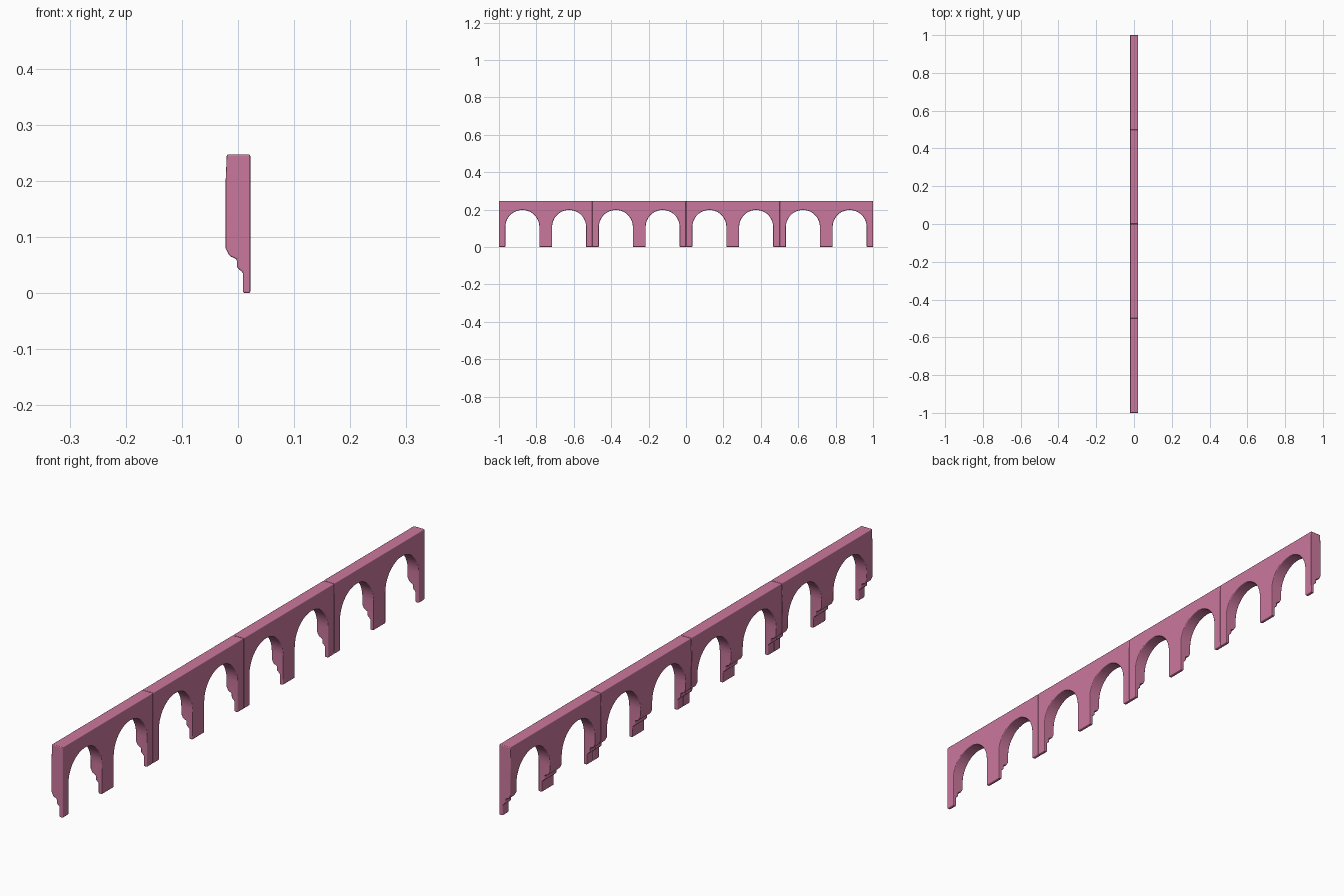
import bpy, bmesh, math
from mathutils import Vector

cube = bpy.data.objects.get("Cube")
if cube:
    bpy.data.objects.remove(cube, do_unlink=True)

BAY = 0.5          # length of one arcade section
RADIUS = 0.091     # arch radius
SPRING = 0.107     # height where the arch curve starts
ARCH_Y = 0.125     # arch centres either side of the section middle
ARCH_STEPS = 18

rose = bpy.data.materials.new("rose pink")
rose.use_nodes = True
rose.diffuse_color = (0.60, 0.19, 0.34, 1)
rose.node_tree.nodes["Principled BSDF"].inputs["Base Color"].default_value = rose.diffuse_color


def prism(name, points, offset):
    """Extrude a closed outline by an offset into a solid."""
    bm = bmesh.new()
    face = bm.faces.new([bm.verts.new(p) for p in points])
    grown = bmesh.ops.extrude_face_region(bm, geom=[face])["geom"]
    bmesh.ops.translate(bm, vec=Vector(offset),
                        verts=[g for g in grown if isinstance(g, bmesh.types.BMVert)])
    # the extrusion keeps or drops the starting face; make sure the solid is closed
    bm.edges.ensure_lookup_table()
    open_edges = [e for e in bm.edges if e.is_boundary]
    if open_edges:
        bmesh.ops.holes_fill(bm, edges=open_edges, sides=0)
    bmesh.ops.recalc_face_normals(bm, faces=bm.faces)
    mesh = bpy.data.meshes.new(name)
    bm.to_mesh(mesh)
    bm.free()
    mesh.materials.append(rose)
    obj = bpy.data.objects.new(name, mesh)
    bpy.context.collection.objects.link(obj)
    return obj


# Side outline: a wall with two round-headed openings
low, high, half = -0.02, 0.28, BAY / 2
outline = [(-half, high), (-half, low)]
for centre in (-ARCH_Y, ARCH_Y):
    outline.append((centre - RADIUS, low))
    for i in range(ARCH_STEPS + 1):
        a = math.pi * (1 - i / ARCH_STEPS)
        outline.append((centre + RADIUS * math.cos(a), SPRING + RADIUS * math.sin(a)))
    outline.append((centre + RADIUS, low))
outline += [(half, low), (half, high)]
bay = prism("arcade_section_1", [(-0.05, y, z) for y, z in outline], (0.1, 0, 0))

# Cross-section: flat on one side, stepped corbel on the other
section = [(0.009, 0), (0.022, 0), (0.022, 0.247), (-0.02, 0.247), (-0.022, 0.2),
           (-0.022, 0.08), (-0.015, 0.066), (-0.002, 0.06), (-0.002, 0.046), (0.009, 0.036)]
cutter = prism("section_cutter", [(x, -0.4, z) for x, z in section], (0, 0.8, 0))
cutter.hide_render = True

# Trim the wall to the cross-section
trim = bay.modifiers.new("trim", 'BOOLEAN')
trim.operation = 'INTERSECT'
trim.solver = 'EXACT'
trim.object = cutter
bpy.ops.object.select_all(action='DESELECT')
bpy.context.view_layer.objects.active = bay
bay.select_set(True)
bpy.ops.object.modifier_apply(modifier=trim.name)
bpy.data.objects.remove(cutter, do_unlink=True)
bpy.ops.object.shade_smooth()

# Four sections in a row, with softly worn edges
sections = [bay]
for n in range(2, 5):
    copy = bpy.data.objects.new("arcade_section_%d" % n, bay.data)
    bpy.context.collection.objects.link(copy)
    sections.append(copy)
for n, obj in enumerate(sections):
    obj.location.y = (n - 1.5) * BAY
    soft = obj.modifiers.new("soft_edges", 'BEVEL')
    soft.width = 0.003
    soft.segments = 2
    soft.limit_method = 'ANGLE'
    soft.angle_limit = math.radians(35)
    soft.harden_normals = True
